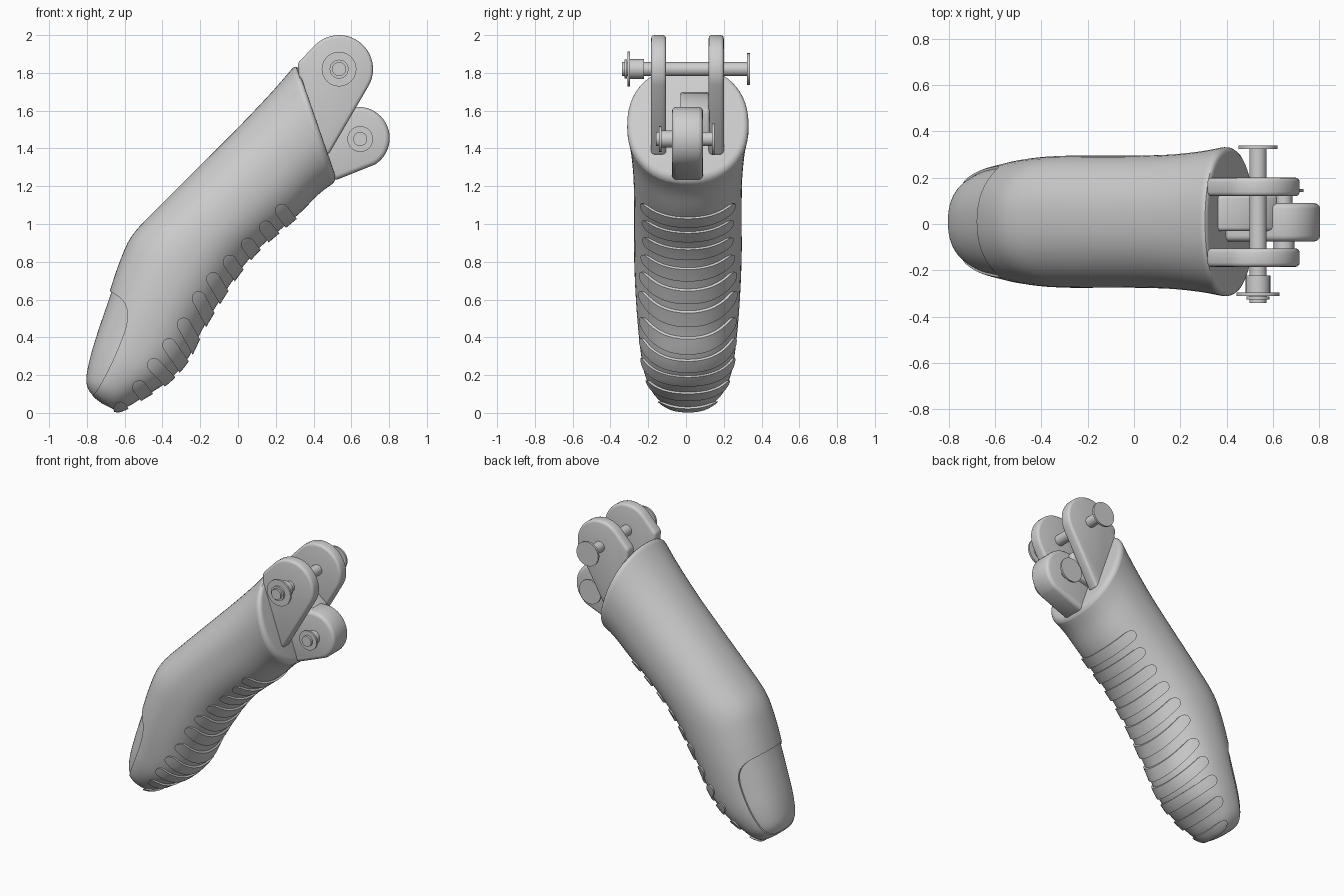
import bpy, bmesh
from math import sin, cos, pi, radians
from mathutils import Vector

cube = bpy.data.objects.get("Cube")
if cube:
    bpy.data.objects.remove(cube, do_unlink=True)

grey = bpy.data.materials.new("light_grey")
grey.use_nodes = True
COLOUR = (0.62, 0.62, 0.62, 1)
grey.diffuse_color = COLOUR
grey.node_tree.nodes["Principled BSDF"].inputs["Base Color"].default_value = COLOUR

MID_Y = 0.01

# Body stations from tip to knuckle: top x, z, bottom x, z, half width
STATIONS = [
    (-.72, .05, -.66, .02, .06), (-.765, .085, -.63, .015, .11),
    (-.8, .125, -.57, .04, .16), (-.812, .19, -.5, .085, .2),
    (-.788, .31, -.38, .16, .235), (-.745, .45, -.27, .28, .255),
    (-.69, .61, -.19, .44, .27), (-.63, .79, -.1, .59, .28),
    (-.56, .94, 0, .74, .285), (-.42, 1.09, .1, .86, .285),
    (-.2, 1.31, .2, .95, .285), (0, 1.51, .33, 1.06, .29),
    (.18, 1.7, .43, 1.16, .305), (.31, 1.85, .525, 1.23, .327)]


def spline(points, steps):
    """Smooth curve through points of any dimension."""
    pts = [Vector(p) for p in points]
    pts = [2 * pts[0] - pts[1]] + pts + [2 * pts[-1] - pts[-2]]
    out = []
    for a, b, c, d in zip(pts, pts[1:], pts[2:], pts[3:]):
        for i in range(steps):
            t = i / steps
            out.append(b + (c - a) * (t / 2) + (a * 2 - b * 5 + c * 4 - d) * (t * t / 2)
                       + (b * 3 - a - c * 3 + d) * (t ** 3 / 2))
    return out + [pts[-2]]


def finish(name, bm):
    bmesh.ops.recalc_face_normals(bm, faces=bm.faces)
    mesh = bpy.data.meshes.new(name)
    bm.to_mesh(mesh)
    bm.free()
    mesh.materials.append(grey)
    ob = bpy.data.objects.new(name, mesh)
    bpy.context.scene.collection.objects.link(ob)
    return ob


def activate(ob):
    for other in bpy.context.selected_objects:
        other.select_set(False)
    ob.select_set(True)
    bpy.context.view_layer.objects.active = ob


def smooth(ob):
    activate(ob)
    bpy.ops.object.shade_smooth_by_angle(angle=radians(35))


def apply_boolean(ob, cutter, operation):
    activate(ob)
    mod = ob.modifiers.new("cut", "BOOLEAN")
    mod.object, mod.operation, mod.solver = cutter, operation, "EXACT"
    bpy.ops.object.modifier_apply(modifier=mod.name)


def hide(ob):
    ob.hide_render = True
    ob.hide_set(True)


def finger(name, offset=0):
    """Lofted body, swollen by offset."""
    bm = bmesh.new()
    rings, sides = [], 56
    for tx, tz, bx, bz, w in spline(STATIONS, 4):
        ring = []
        for k in range(sides):
            a = 2 * pi * k / sides
            u, v = [(1 if q > 0 else -1) * abs(q) ** 0.9 for q in (cos(a), sin(a))]
            ring.append(bm.verts.new(((tx + bx + (tx - bx) * u) / 2, MID_Y + w * v,
                                      (tz + bz + (tz - bz) * u) / 2)))
        rings.append(ring)
    for r, s in zip(rings, rings[1:]):
        for k in range(sides):
            j = (k + 1) % sides
            bm.faces.new((r[k], r[j], s[j], s[k]))
    bm.faces.new(rings[0])
    cap = bm.faces.new(rings[-1])
    bmesh.ops.recalc_face_normals(bm, faces=bm.faces)
    bmesh.ops.bevel(bm, geom=list(cap.edges), offset=0.035, segments=4,
                    profile=0.5, affect="EDGES")
    bm.normal_update()
    for v, n in [(v, v.normal.copy()) for v in bm.verts]:
        v.co += n * offset
    return finish(name, bm)


def prism(bm, outline, y0, y1):
    """Outline in x and z, extruded across y."""
    front = [bm.verts.new((p[0], y0, p[1])) for p in outline]
    back = [bm.verts.new((p[0], y1, p[1])) for p in outline]
    bm.faces.new(front)
    bm.faces.new(back[::-1])
    for i in range(len(front)):
        j = (i + 1) % len(front)
        bm.faces.new((front[i], back[i], back[j], front[j]))


def arc(x, z, r, start, end, n=24):
    return [(x + r * cos(radians(start + (end - start) * i / n)),
             z + r * sin(radians(start + (end - start) * i / n))) for i in range(n + 1)]


body = finger("finger_body")
nail = finger("fingernail")

# Fingernail, sunk slightly below a step in the body
edge = spline([(-.73, .665), (-.67, .64), (-.61, .595), (-.585, .53), (-.595, .45),
               (-.635, .34), (-.69, .22), (-.75, .115), (-.79, .08)], 4)
bm = bmesh.new()
prism(bm, [tuple(p) for p in edge] + [(-1, .05), (-1, .7)], -.5, .5)
nail_cutter = finish("nail_cutter", bm)
apply_boolean(body, nail_cutter, "DIFFERENCE")
apply_boolean(nail, nail_cutter, "INTERSECT")
hide(nail_cutter)
for v in nail.data.vertices:
    v.co += Vector((.009, (MID_Y - v.co.y) * .03, -.003))

# Raised grip pads: upper end and direction point of each round-ended band
PADS = [(.21, 1.1, .3, .98), (.125, 1.01, .22, .89), (.03, .92, .13, .79),
        (-.065, .83, .025, .7), (-.15, .74, -.055, .58), (-.225, .64, -.13, .46),
        (-.305, .5, -.21, .33), (-.385, .39, -.29, .25), (-.47, .28, -.375, .18),
        (-.545, .165, -.48, .08), (-.64, .055, -.61, 0)]
bm = bmesh.new()
for x, z, x2, z2 in PADS:
    d = Vector((x2 - x, z2 - z)).normalized()
    side = Vector((-d.y, d.x))
    r = 0.037
    centre = Vector((x, z)) + d * r
    outline = [centre + side * (r * cos(pi * i / 10)) - d * (r * sin(pi * i / 10))
               for i in range(11)]
    far = centre + d * 0.3
    prism(bm, outline + [far - side * r, far + side * r], -.5, .5)
pad_cutter = finish("pad_cutter", bm)
pads = finger("grip_pads", 0.012)
apply_boolean(pads, pad_cutter, "INTERSECT")
hide(pad_cutter)

for ob in (body, nail, pads):
    smooth(ob)


# Hinge lugs
def lug(name, outline, y0, y1, width):
    bm = bmesh.new()
    prism(bm, outline, y0, y1)
    ob = finish(name, bm)
    activate(ob)
    mod = ob.modifiers.new("round", "BEVEL")
    mod.width, mod.segments, mod.limit_method = width, 3, "ANGLE"
    bpy.ops.object.modifier_apply(modifier=mod.name)
    smooth(ob)


upper = arc(.535, 1.82, .18, 137, -28) + [(.475, 1.36), (.4, 1.4), (.325, 1.74), (.315, 1.85)]
lug("upper_lug_front", upper, -.185, -.105, .018)
lug("upper_lug_back", upper, .12, .2, .018)
lower = arc(.638, 1.455, .165, 95, -58) + [(.525, 1.235), (.42, 1.24), (.38, 1.6), (.5, 1.615)]
lug("lower_lug", lower, -.075, .09, .025)
web = [(.33, 1.7), (.45, 1.69), (.55, 1.655), (.62, 1.6), (.6, 1.45), (.4, 1.4)]
lug("lug_web", web, -.03, .125, .015)


# Hinge pins, each a stack of discs along y: start, end, radius
def pin(name, x, z, discs):
    bm = bmesh.new()
    for y0, y1, r in discs:
        prism(bm, arc(x, z, r, 0, 345, 23), y0, y1)
    smooth(finish(name, bm))


pin("upper_pin", .535, 1.82, [(-.34, .33, .037), (.324, .338, .085), (-.296, -.222, .053),
                              (-.31, -.296, .092), (-.325, -.312, .05)])
pin("lower_pin", .647, 1.45, [(-.16, .145, .037), (.137, .15, .085), (-.13, -.07, .045),
                              (-.143, -.13, .068)])
